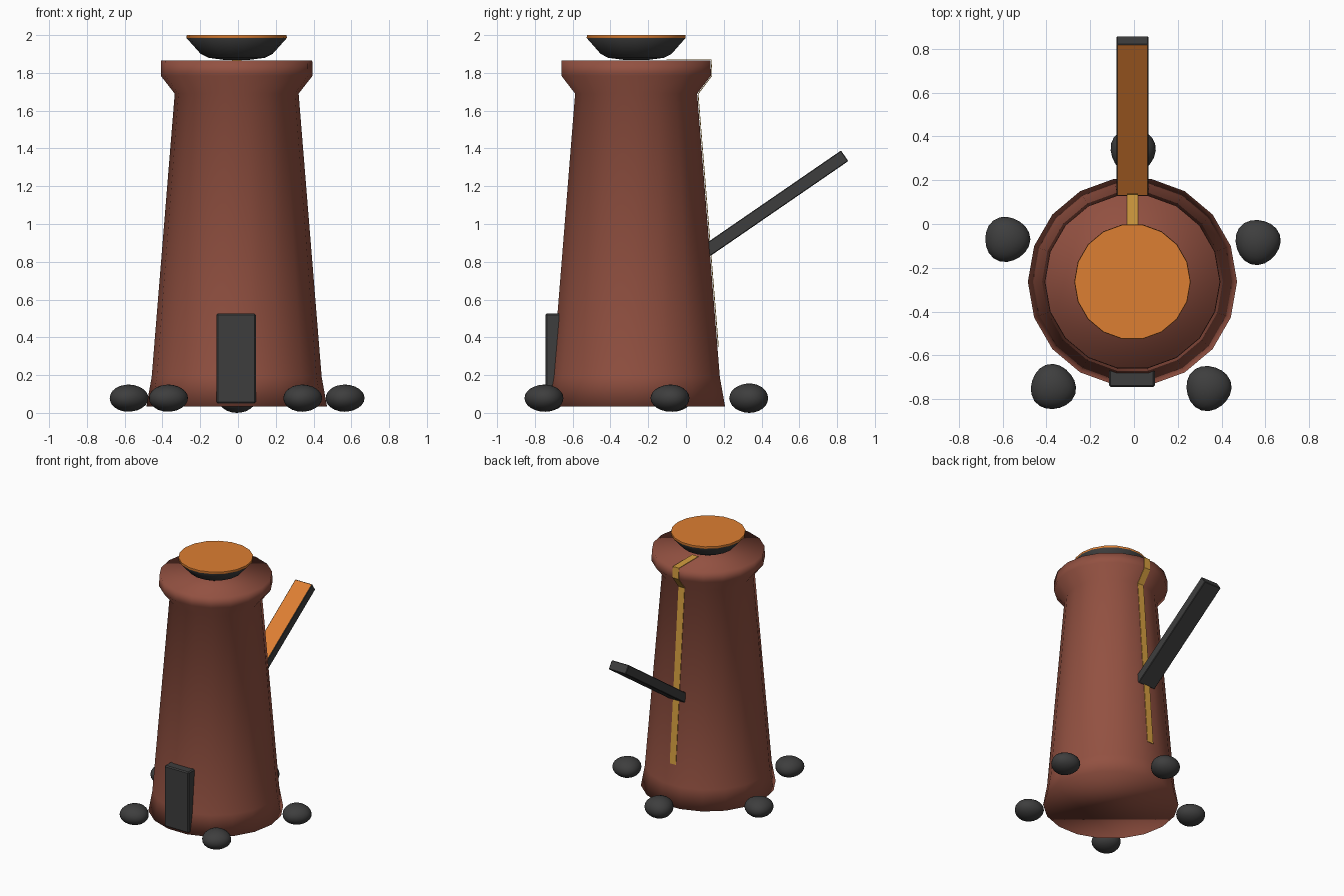
import bpy, bmesh, math, random
from mathutils import Vector, Matrix

if "Cube" in bpy.data.objects:
    bpy.data.objects.remove(bpy.data.objects["Cube"])

random.seed(4)
CX, CY = -0.007, -0.264   # tower axis


def material(name, rgb):
    m = bpy.data.materials.new(name)
    m.diffuse_color = (*rgb, 1)
    m.use_nodes = True
    m.node_tree.nodes["Principled BSDF"].inputs["Base Color"].default_value = m.diffuse_color
    return m


BRICK = material("brick_red", (0.29, 0.082, 0.053))
DARK = material("charcoal", (0.048, 0.048, 0.048))
ORANGE = material("orange", (0.72, 0.21, 0.032))
GOLD = material("gold", (0.66, 0.34, 0.05))


def finish(name, bm, mats, smooth=False, rule=None):
    bmesh.ops.recalc_face_normals(bm, faces=bm.faces)
    bm.normal_update()
    for f in bm.faces:
        f.smooth = smooth
        if rule:
            f.material_index = rule(f)
    me = bpy.data.meshes.new(name)
    bm.to_mesh(me)
    bm.free()
    for m in mats:
        me.materials.append(m)
    ob = bpy.data.objects.new(name, me)
    bpy.context.collection.objects.link(ob)
    return ob


def lathe(profile, sides=18):
    """Rings of (radius, z) around the tower axis, closed by flat caps."""
    bm = bmesh.new()
    rings = []
    for r, z in profile:
        rings.append([bm.verts.new((CX + r * math.cos(a), CY + r * math.sin(a), z))
                      for a in (math.tau * i / sides for i in range(sides))])
    for lo, hi in zip(rings, rings[1:]):
        for i in range(sides):
            j = (i + 1) % sides
            bm.faces.new((lo[i], lo[j], hi[j], hi[i]))
    bm.faces.new(rings[0][::-1])
    bm.faces.new(rings[-1])
    return bm


def box(size, matrix, bevel):
    bm = bmesh.new()
    bmesh.ops.create_cube(bm, size=1, matrix=matrix @ Matrix.Diagonal((*size, 1)))
    bmesh.ops.bevel(bm, geom=bm.edges[:], offset=bevel, segments=1, affect='EDGES')
    return bm


# Tapered tower with a flared rim
TOWER = [(0.478, 0.035), (0.45, 0.19), (0.328, 1.69), (0.402, 1.785), (0.400, 1.865)]
finish("tower", lathe(TOWER), [BRICK], smooth=True)

# Bowl-shaped lid with a coloured top
lid = lathe([(0.06, 1.868), (0.15, 1.88), (0.19, 1.90), (0.266, 1.985), (0.264, 2.0)])
lid_ob = finish("lid", lid, [DARK, ORANGE], smooth=True,
                rule=lambda f: int(f.calc_center_median().z > 1.99))
for p in lid_ob.data.polygons:
    if p.normal.z > 0.9:
        p.use_smooth = False

# Thin stripe running down the back of the tower, over the rim
k = math.cos(math.pi / 18)
t = (0.45 - 0.328) / 1.5
path = [(0.16, 1.869), (0.400 * k + 0.004, 1.869), (0.402 * k + 0.005, 1.785),
        (0.328 * k + 0.005, 1.689), ((0.45 - t * 0.16) * k + 0.005, 0.35)]
bm = bmesh.new()
rows = [[bm.verts.new((CX + s * 0.026, CY + r, z)) for s in (-1, 1)] for r, z in path]
for a, b in zip(rows, rows[1:]):
    bm.faces.new((a[0], a[1], b[1], b[0]))
bm.normal_update()
stripe = finish("back_stripe", bm, [GOLD])
solid = stripe.modifiers.new("thickness", 'SOLIDIFY')
solid.thickness = 0.004
solid.offset = 0

# Slanted lever at the back, coloured on its upper side
start, end = Vector((CX, 0.11, 0.859)), Vector((CX, 0.84, 1.361))
d = end - start
tilt = Matrix.Rotation(math.atan2(d.z, d.y), 4, 'X')
up = tilt @ Vector((0, 0, 1))
finish("lever", box((0.147, d.length, 0.068),
                    Matrix.Translation((start + end) / 2) @ tilt, 0.004),
       [DARK, ORANGE], rule=lambda f: int(f.normal.dot(up) > 0.9))

# Door at the front
finish("door", box((0.21, 0.08, 0.475), Matrix.Translation((-0.01, -0.705, 0.288)), 0.008),
       [DARK])

# Ring of rounded stones round the foot
STONES = [(-0.58, -0.07), (0.565, -0.082), (-0.37, -0.745), (0.34, -0.75), (-0.005, 0.335)]
for n, (x, y) in enumerate(STONES, 1):
    bm = bmesh.new()
    bmesh.ops.create_icosphere(bm, subdivisions=3, radius=1)
    ph = random.uniform(0, math.tau)
    for v in bm.verts:
        a = math.atan2(v.co.y, v.co.x)
        lump = 1 + 0.035 * math.sin(3 * a + ph) * math.hypot(v.co.x, v.co.y)
        v.co = Vector((x + v.co.x * 0.103 * lump, y + v.co.y * 0.103 * lump,
                       0.078 + v.co.z * (0.078 if n == 5 else 0.072)))
    finish(f"stone_{n}", bm, [DARK], smooth=True)
